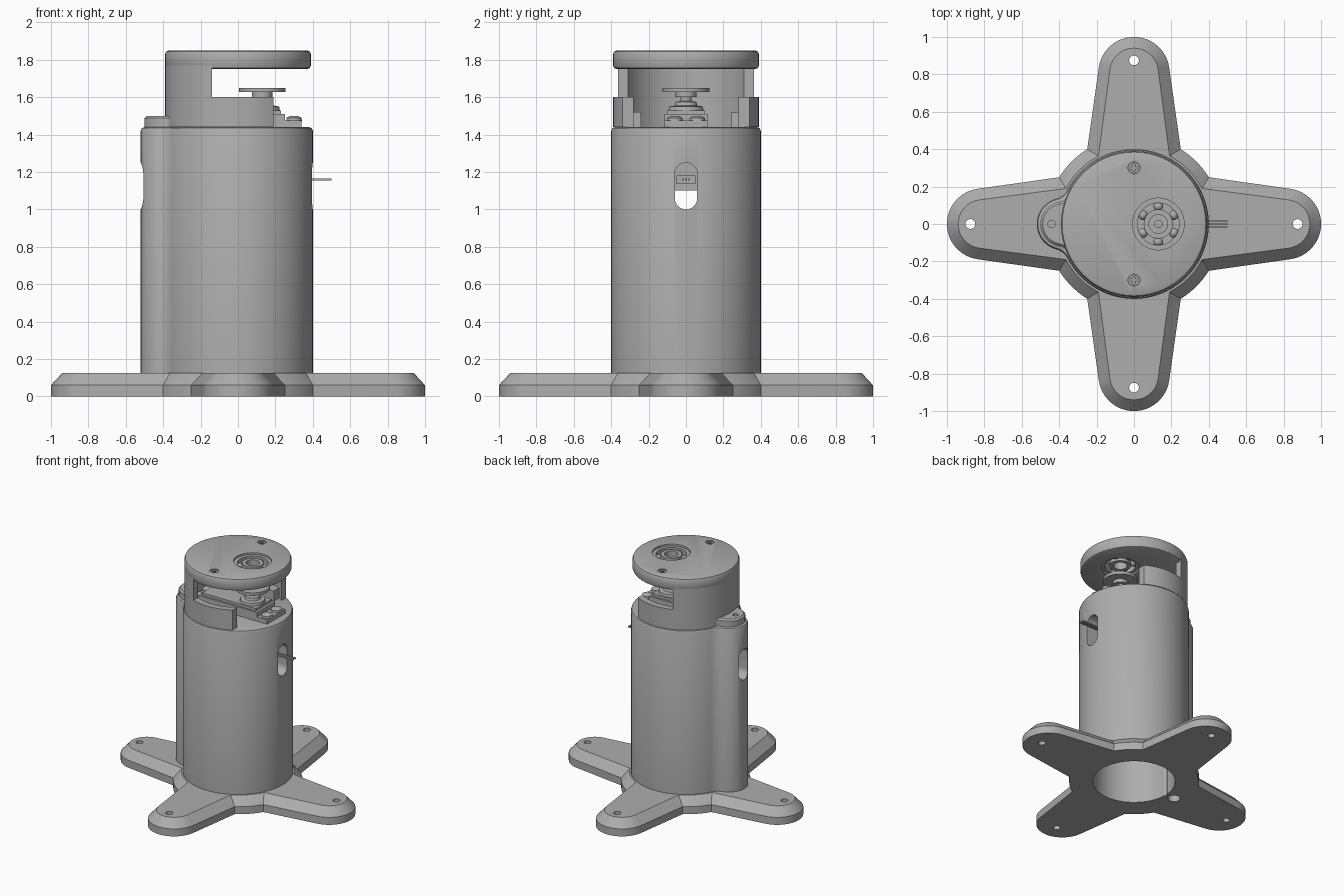
import bpy, bmesh
from math import sin, cos, pi, atan2, hypot, sqrt, radians
from mathutils import Matrix, Vector

cube = bpy.data.objects.get("Cube")
if cube:
    bpy.data.objects.remove(cube, do_unlink=True)

grey = bpy.data.materials.new("plain_grey")
grey.use_nodes = True
colour = (0.42, 0.42, 0.42, 1)
grey.diffuse_color = colour
grey.node_tree.nodes["Principled BSDF"].inputs["Base Color"].default_value = colour


# ---- helpers ----
def arc(cx, cy, r, a0, a1, n):
    return [(cx + r * cos(a0 + (a1 - a0) * i / n), cy + r * sin(a0 + (a1 - a0) * i / n))
            for i in range(n + 1)]


def circle(r, cx=0, cy=0, n=96):
    return arc(cx, cy, r, 0, 2 * pi, n)[:-1]


def loft(name, layers, ring=False, matrix=None):
    """Stack (outline, z) layers into a solid; ring joins the last layer to the first."""
    bm = bmesh.new()
    loops = [[bm.verts.new((x, y, z)) for x, y in pts] for pts, z in layers]
    n = len(loops[0])
    pairs = list(zip(loops, loops[1:])) + ([(loops[-1], loops[0])] if ring else [])
    for a, b in pairs:
        for i in range(n):
            j = (i + 1) % n
            bm.faces.new((a[i], a[j], b[j], b[i]))
    if not ring:
        bm.faces.new(loops[0][::-1])
        bm.faces.new(loops[-1])
    if matrix:
        bm.transform(matrix)
    bmesh.ops.recalc_face_normals(bm, faces=bm.faces)
    mesh = bpy.data.meshes.new(name)
    bm.to_mesh(mesh)
    bm.free()
    mesh.materials.append(grey)
    obj = bpy.data.objects.new(name, mesh)
    bpy.context.collection.objects.link(obj)
    return obj


def prism(name, pts, z0, z1):
    return loft(name, [(pts, z0), (pts, z1)])


def disc(name, r, z0, z1, x=0, y=0, n=48):
    return prism(name, circle(r, x, y, n), z0, z1)


def tube(name, r0, r1, z0, z1, x=0, y=0):
    o, i = circle(r1, x, y), circle(r0, x, y)
    return loft(name, [(o, z0), (o, z1), (i, z1), (i, z0)], ring=True)


def box(name, x0, x1, y0, y1, z0, z1):
    return prism(name, [(x0, y0), (x1, y0), (x1, y1), (x0, y1)], z0, z1)


def cut(obj, *cutters):
    bpy.context.view_layer.objects.active = obj
    for c in cutters:
        c.hide_render = True
        m = obj.modifiers.new("cut", 'BOOLEAN')
        m.operation, m.solver, m.object = 'DIFFERENCE', 'EXACT', c
        bpy.ops.object.modifier_apply(modifier=m.name)
        bpy.data.objects.remove(c, do_unlink=True)


def lobed(R, r, cx, f):
    """Circle of radius R with a rounded lobe on -x, blended by fillets of radius f."""
    fx = ((R + f) ** 2 - (r + f) ** 2 + cx * cx) / (2 * cx)
    fy = sqrt((R + f) ** 2 - fx * fx)
    a, b = atan2(fy, fx), atan2(fy, fx - cx)
    return (arc(0, 0, R, -a, a, 90) + arc(fx, fy, f, a - pi, b - pi, 10)[1:]
            + arc(cx, 0, r, b, 2 * pi - b, 32)[1:]
            + arc(fx, -fy, f, pi - b, pi - a, 10)[1:-1])


def star(d):
    """Four-armed foot outline, inset by d."""
    pts = []
    cx, cy = 0.4 - 0.6 * d, 0.25 - d
    corner = atan2(cy, cx)
    for k in range(4):
        arm = arc(0.81, 0, 0.19 - d, -1.42, 1.42, 28)
        arm = [(cx, -cy)] + arm + arc(0, 0, hypot(cx, cy), corner, pi / 2 - corner, 8)[:-1]
        t = k * pi / 2
        pts += [(x * cos(t) - y * sin(t), x * sin(t) + y * cos(t)) for x, y in arm]
    return pts


# ---- four-armed foot ----
bore_lobe = lobed(0.3, 0.045, -0.38, 0.02)
foot = loft("foot", [(star(0), 0), (star(0), 0.06), (star(0.06), 0.125)])
cut(foot, prism("bore", bore_lobe, -0.1, 0.3),
    *[disc("bolt_hole", 0.026, -0.1, 0.3, 0.875 * cos(k * pi / 2), 0.875 * sin(k * pi / 2))
      for k in range(4)])

# ---- hollow column with cable channel and two oblong slots ----
body = lambda d: lobed(0.4 - d, 0.14 - d, -0.38, 0.1 + d)
column = loft("column", [(body(0), 0.12), (body(0), 1.42), (body(0.006), 1.434), (body(0.02), 1.44)])
slot_shape = arc(1.19, 0, 0.06, -pi / 2, pi / 2, 20) + arc(1.06, 0, 0.06, pi / 2, 1.5 * pi, 20)
slot = loft("slot", [(slot_shape, -0.7), (slot_shape, 0.7)], matrix=Matrix.Rotation(-pi / 2, 4, 'Y'))
cut(column, prism("bore", bore_lobe, 0, 1.4), slot)

# ---- cap wall: tall at the back, low at the sides, open toward +x ----
wall = tube("cap_wall", 0.34, 0.39, 1.44, 1.77)
cut(wall, box("upper_opening", -0.14, 0.6, -0.6, 0.6, 1.6, 1.9),
    box("lower_opening", 0.19, 0.6, -0.6, 0.6, 1.3, 1.7))
ear_shape = lambda d: lobed(0.385 - d, 0.12 - d, -0.38, 0.06 + d)
ear = loft("cap_ear", [(ear_shape(0), 1.435), (ear_shape(0), 1.488), (ear_shape(0.012), 1.5)])
cut(ear, box("ear_trim", -0.345, 0.6, -0.6, 0.6, 1.3, 1.6),
    disc("ear_hole", 0.02, 1.45, 1.6, -0.44))
for s in (-1, 1):
    box("cap_boss", -0.06, 0.15, s * 0.24, s * 0.325, 1.435, 1.52)

# ---- cap lid with bearing seat and countersunk screws ----
lid = loft("cap_lid", [(circle(0.39 - d), z) for d, z in
                       ((0.02, 1.75), (0.006, 1.756), (0, 1.77), (0, 1.83), (0.006, 1.844), (0.02, 1.85))])
cut(lid, disc("bearing_seat", 0.138, 1.7, 1.9, 0.13, 0, 96),
    *[disc("screw_seat", 0.032, 1.825, 1.9, 0, s * 0.3) for s in (-1, 1)])
for s in (-1, 1):
    screw = disc("lid_screw", 0.029, 1.8, 1.843, 0, s * 0.3)
    cut(screw, box("cross_a", -0.02, 0.02, s * 0.3 - 0.005, s * 0.3 + 0.005, 1.83, 1.9),
        box("cross_b", -0.005, 0.005, s * 0.3 - 0.02, s * 0.3 + 0.02, 1.83, 1.9))

# ---- ball bearing ----
tube("bearing_outer_ring", 0.112, 0.14, 1.765, 1.835, 0.13)
tube("bearing_inner_ring", 0.05, 0.078, 1.765, 1.835, 0.13)
for k in range(6):
    a = k * pi / 3 + pi / 6
    bm = bmesh.new()
    bmesh.ops.create_uvsphere(bm, u_segments=20, v_segments=12, radius=0.026,
                              matrix=Matrix.Translation((0.13 + 0.095 * cos(a), 0.095 * sin(a), 1.8)))
    mesh = bpy.data.meshes.new("bearing_ball")
    bm.to_mesh(mesh)
    bm.free()
    mesh.materials.append(grey)
    bpy.context.collection.objects.link(bpy.data.objects.new("bearing_ball", mesh))

# ---- motor, gear stack and output horn ----
box("motor_case", -0.27, 0.25, -0.115, 0.115, 1.18, 1.51)
box("motor_top", -0.25, 0.23, -0.1, 0.1, 1.51, 1.53)
loft("gear_housing", [(circle(r, 0.13), z) for r, z in
                      ((0.095, 1.52), (0.09, 1.55), (0.06, 1.555), (0.055, 1.575), (0.03, 1.58), (0.03, 1.61))])
disc("horn_hub", 0.055, 1.6, 1.635, 0.13)
horn = disc("output_horn", 0.125, 1.627, 1.65, 0.13, 0, 64)
cut(horn, disc("horn_hole", 0.02, 1.64, 1.7, 0.13))
for x0, x1, sx in ((0.24, 0.34, 0.3), (-0.34, -0.26, -0.31)):
    box("motor_tab", x0, x1, -0.115, 0.115, 1.435, 1.475)
    for s in (-1, 1):
        loft("tab_screw", [(circle(r, sx, s * 0.06, 24), z) for r, z in
                           ((0.042, 1.47), (0.04, 1.49), (0.02, 1.5))])

# ---- connector and pins reaching out of the slot ----
box("connector_block", -0.2, 0.25, -0.1, 0.1, 1.10, 1.19)
box("connector_socket", 0.2, 0.27, -0.05, 0.05, 1.135, 1.18)
for y in (-0.015, 0, 0.015):
    box("connector_pin", 0.2, 0.5, y - 0.005, y + 0.005, 1.155, 1.165)

# ---- smooth shading with sharp edges kept ----
bpy.ops.object.select_all(action='DESELECT')
for obj in bpy.context.collection.objects:
    if obj.type == 'MESH' and grey.name in obj.data.materials:
        obj.select_set(True)
        bpy.context.view_layer.objects.active = obj
bpy.ops.object.shade_smooth_by_angle(angle=radians(30))
